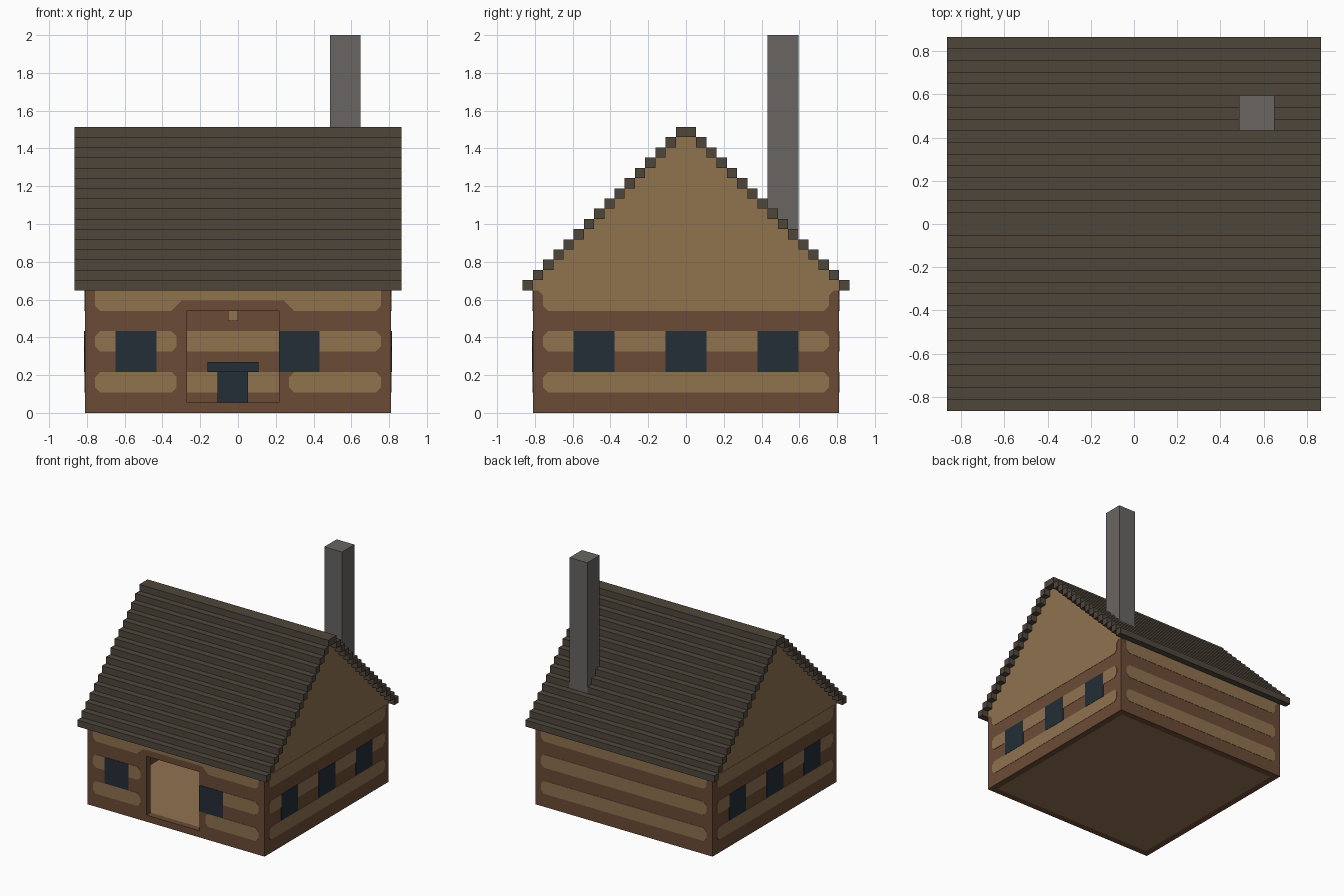
import bpy, bmesh

V = 2 / 37  # one block


def material(name, rgb):
    lin = [((c / 255 + 0.055) / 1.055) ** 2.4 for c in rgb] + [1]
    m = bpy.data.materials.new(name)
    m.use_nodes = True
    m.diffuse_color = lin
    bsdf = m.node_tree.nodes["Principled BSDF"]
    bsdf.inputs["Base Color"].default_value = lin
    bsdf.inputs["Roughness"].default_value = 0.9
    return m


def place(axis, u, w, d):
    """Profile point (u, w) at depth d along the axis, in blocks."""
    p = {"x": (d, u, w), "y": (u, d, w), "z": (u, w, d)}[axis]
    return [c * V for c in p]


def prism(name, mat, axis, shapes, a, b):
    """Extrude one or more profiles from depth a to depth b."""
    bm = bmesh.new()
    for pts in shapes:
        face = bm.faces.new([bm.verts.new(place(axis, u, w, a)) for u, w in pts])
        side = bmesh.ops.extrude_face_region(bm, geom=[face], use_keep_orig=True)["geom"]
        for v in side:
            if isinstance(v, bmesh.types.BMVert):
                v.co["xyz".index(axis)] = b * V
    bmesh.ops.recalc_face_normals(bm, faces=bm.faces)
    me = bpy.data.meshes.new(name)
    bm.to_mesh(me)
    bm.free()
    me.materials.append(mat)
    ob = bpy.data.objects.new(name, me)
    bpy.context.collection.objects.link(ob)
    return ob


def rect(u0, u1, w0, w1):
    return [(u0, w0), (u1, w0), (u1, w1), (u0, w1)]


def log(u0, u1, w0, c0=0.5, c1=0.5):
    """Two-block-high band with cut corners at each end."""
    w1 = w0 + 2
    left = [(u0, w1 - c0), (u0, w0 + c0)] if c0 else []
    right = [(u1, w0 + c1), (u1, w1 - c1)] if c1 else []
    return left + [(u0 + c0, w0), (u1 - c1, w0)] + right + [(u1 - c1, w1), (u0 + c0, w1)]


def paint(name, mat, axis, sign, shapes, lift):
    """Thin plates on the outer and inner surface of a wall."""
    prism(name, mat, axis, shapes, sign * 14.98, sign * (15 + lift))
    prism(name + "_inside", mat, axis, shapes, sign * 14.02, sign * (14 - lift))


cube = bpy.data.objects.get("Cube")
if cube:
    bpy.data.objects.remove(cube, do_unlink=True)

dark_wood = material("dark wood", (107, 75, 54))
light_wood = material("light wood", (144, 114, 79))
shingle = material("roof shingle", (79, 70, 59))
glass = material("dark glass", (36, 46, 55))
stone = material("chimney stone", (104, 101, 98))

# Floor and walls, with the door opening in the front
prism("floor", light_wood, "z", [rect(-14, 14, -14, 14)], 0, 1)
front = [(-15, 0), (-5, 0), (-5, 10), (4, 10), (4, 0), (15, 0), (15, 12), (-15, 12)]
prism("front_wall", dark_wood, "y", [front], -15, -14)
prism("threshold", dark_wood, "y", [rect(-5, 4, 0, 1)], -15, -14)
prism("back_wall", dark_wood, "y", [rect(-15, 15, 0, 12)], 14, 15)

# Stepped gable outline
steps = []
for k in range(15):
    steps += [(15 - k, 12 + k), (15 - k, 13 + k)]
gable = steps + [(-y, z) for y, z in reversed(steps)]
gable_band = [(-14, 10.5), (-13.5, 10), (13.5, 10), (14, 10.5), (14, 11.5),
              (14.5, 12), (-14.5, 12), (-14, 11.5)]

for side, s in (("left", 1), ("right", -1)):
    prism(side + "_wall", dark_wood, "x", [rect(-14, 14, 0, 12)], s * 14, s * 15)
    prism(side + "_gable", light_wood, "x", [gable], s * 14, s * 15)
    paint(side + "_logs", light_wood, "x", s,
          [log(-14, 14, 2), log(-14, 14, 6), gable_band], 0.04)
    paint(side + "_windows", glass, "x", s,
          [rect(y, y + 4, 4, 8) for y in (-11, -2, 7)], 0.08)

# Log bands on the back and front
paint("back_logs", light_wood, "y", 1,
      [log(-14, 14, 2), log(-14, 14, 6), gable_band], 0.04)
over_door = [(-14, 12), (-14, 10.5), (-13.5, 10), (-6.5, 10), (-6, 10.5), (-5.5, 11),
             (4.5, 11), (5, 10.5), (5.5, 10), (13.5, 10), (14, 10.5), (14, 12)]
paint("front_logs", light_wood, "y", -1,
      [log(-14, -6, 2), log(5, 14, 2), log(-14, -6, 6), log(7, 14, 6, 0), over_door], 0.04)
paint("front_windows", glass, "y", -1,
      [rect(x, x + 4, 4, 8) for x in (-12, 4)], 0.08)

# Stepped roof
rows = [rect(-1, 1, 27, 28)]
for k in range(15):
    rows += [rect(15 - k, 16 - k, 12 + k, 13 + k), rect(k - 16, k - 15, 12 + k, 13 + k)]
prism("roof", shingle, "x", rows, -16, 16)

# Chimney
prism("chimney", stone, "z", [rect(9, 12, 8, 11)], 15, 37)

# Table and hanging lamp inside
prism("table_top", glass, "z", [rect(-3, 2, -3, 2)], 4, 5)
prism("table_leg", glass, "z", [rect(-2, 1, -2, 1)], 1, 4)
prism("hanging_lamp", light_wood, "z", [rect(-1, 0, -1, 0)], 9, 27)
